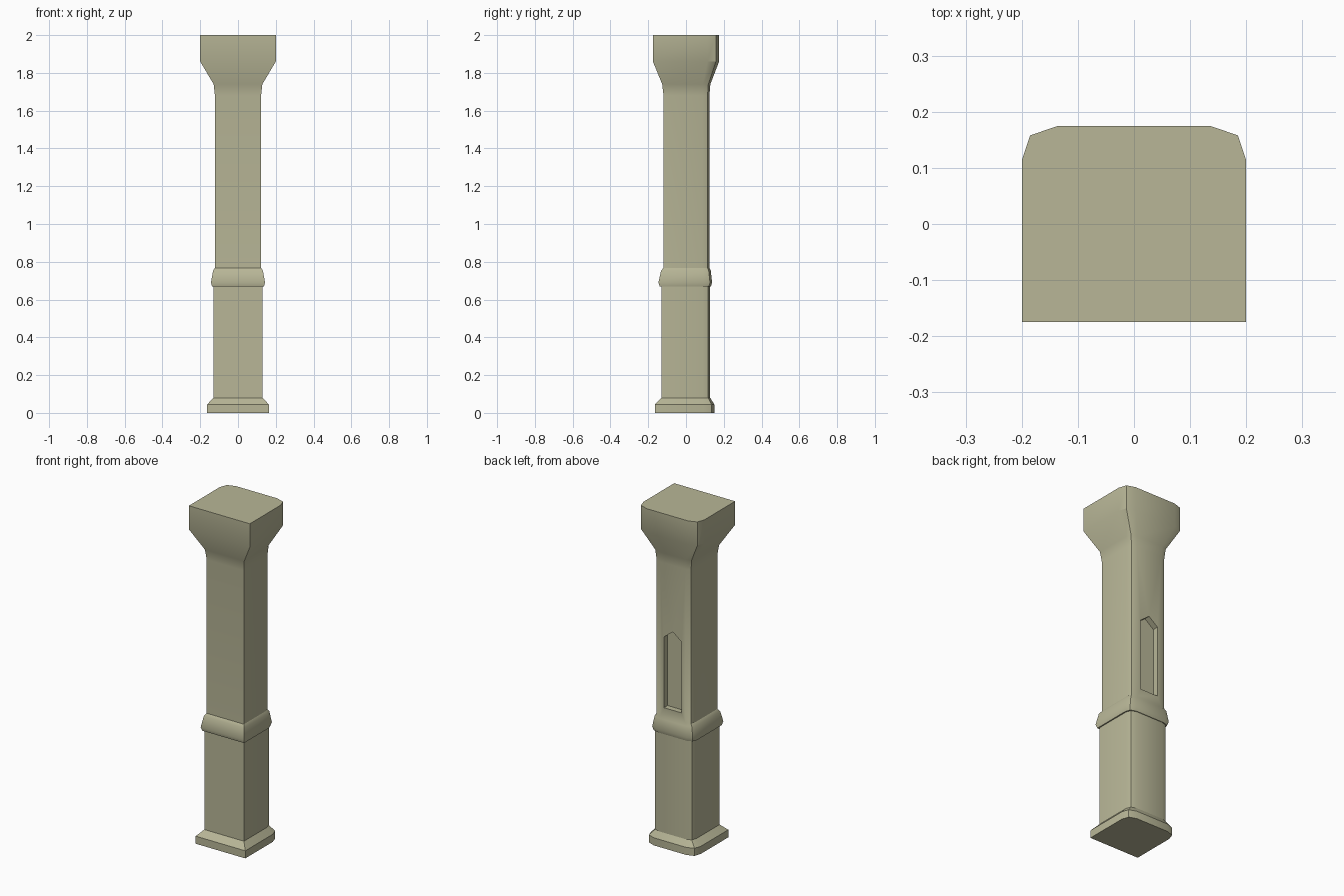
import bpy, bmesh, math

if "Cube" in bpy.data.objects:
    bpy.data.objects.remove(bpy.data.objects["Cube"])


def make_object(name, rings):
    """Loft a closed solid through a list of equal-length point rings."""
    bm = bmesh.new()
    loops = [[bm.verts.new(p) for p in ring] for ring in rings]
    n = len(loops[0])
    for a, b in zip(loops, loops[1:]):
        for i in range(n):
            j = (i + 1) % n
            bm.faces.new((a[i], a[j], b[j], b[i]))
    bm.faces.new(loops[0][::-1])
    bm.faces.new(loops[-1])
    bmesh.ops.recalc_face_normals(bm, faces=bm.faces)
    mesh = bpy.data.meshes.new(name)
    bm.to_mesh(mesh)
    bm.free()
    obj = bpy.data.objects.new(name, mesh)
    bpy.context.collection.objects.link(obj)
    return obj


def section(z, w, front, back, c):
    """Square front corners, faceted round back corners of size c."""
    right = [(w, front), (w, back - 0.062 * c),
             (w - 0.015 * c, back - 0.017 * c), (w - 0.065 * c, back)]
    left = [(-x, y) for x, y in reversed(right)]
    return [(x, y, z) for x, y in right + left]


# Pillar: z, half width, front y, back y, corner size
profile = [
    (0.00, 0.163, -0.164, 0.150, 0.9),    # plinth
    (0.045, 0.163, -0.164, 0.150, 0.9),
    (0.08, 0.130, -0.130, 0.128, 0.65),   # lower shaft
    (0.668, 0.130, -0.130, 0.128, 0.65),
    (0.668, 0.137, -0.139, 0.132, 0.65),  # collar
    (0.69, 0.143, -0.146, 0.138, 0.65),
    (0.753, 0.132, -0.132, 0.131, 0.65),
    (0.768, 0.122, -0.119, 0.124, 0.6),   # upper shaft
    (1.68, 0.122, -0.119, 0.124, 0.6),
    (1.74, 0.129, -0.126, 0.129, 0.65),   # flared neck
    (1.86, 0.200, -0.175, 0.175, 1.0),    # capital
    (2.00, 0.200, -0.175, 0.175, 1.0),
]
pillar = make_object("pillar", [section(*p) for p in profile])

# Gabled niche cut into the back of the upper shaft
outline = [(-0.058, 0.82), (0.058, 0.82), (0.058, 1.24), (0, 1.285), (-0.058, 1.24)]
cutter = make_object("niche_cutter", [[(x, y, z) for x, z in outline] for y in (0.09, 0.2)])
cutter.hide_render = True
cut = pillar.modifiers.new("niche", 'BOOLEAN')
cut.operation = 'DIFFERENCE'
cut.solver = 'EXACT'
cut.object = cutter

bpy.context.view_layer.objects.active = pillar
pillar.select_set(True)
cutter.select_set(False)
bpy.ops.object.modifier_apply(modifier=cut.name)
bpy.data.objects.remove(cutter)
bpy.ops.object.shade_smooth_by_angle(angle=math.radians(32))

# Stone colour
stone = bpy.data.materials.new("stone")
stone.diffuse_color = (0.48, 0.47, 0.31, 1)
stone.use_nodes = True
stone.node_tree.nodes["Principled BSDF"].inputs["Base Color"].default_value = stone.diffuse_color
pillar.data.materials.clear()
pillar.data.materials.append(stone)
